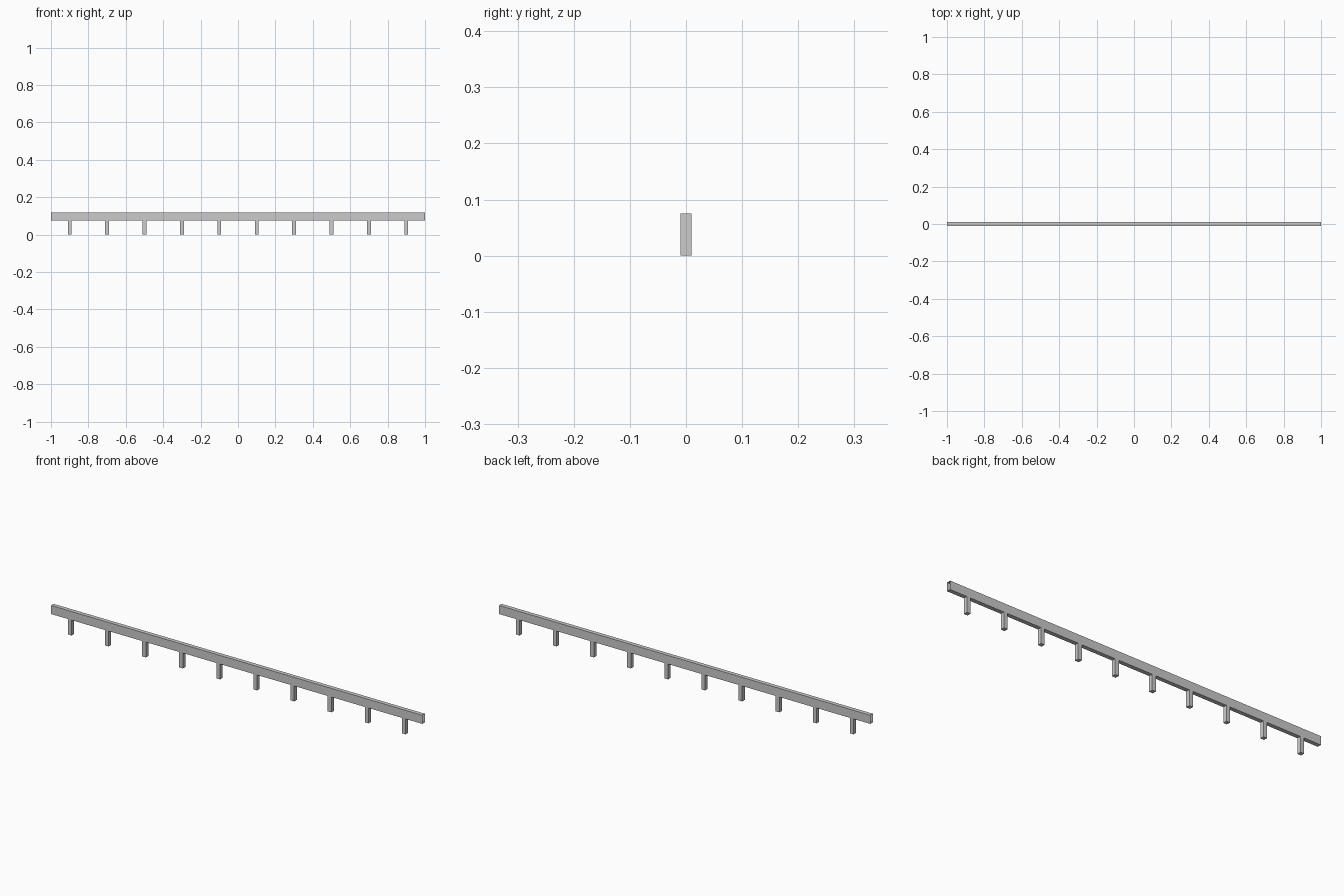
import bpy
import bmesh
from mathutils import Matrix

if "Cube" in bpy.data.objects:
    bpy.data.objects.remove(bpy.data.objects["Cube"])

POST_H = 0.075
TOP = 0.117


def box(name, center, size, open_ends=False):
    """Box mesh; open_ends leaves out the two faces across x."""
    bm = bmesh.new()
    bmesh.ops.create_cube(bm, size=1.0)
    if open_ends:
        ends = [f for f in bm.faces if abs(f.normal.x) > 0.9]
        bmesh.ops.delete(bm, geom=ends, context='FACES_ONLY')
    bm.transform(Matrix.Diagonal((*size, 1.0)))
    mesh = bpy.data.meshes.new(name)
    bm.to_mesh(mesh)
    bm.free()
    obj = bpy.data.objects.new(name, mesh)
    obj.location = center
    bpy.context.collection.objects.link(obj)
    return obj


# Long hollow rail, open at both ends
box("rail", (0, 0, (POST_H + TOP) / 2), (2.0, 0.02, TOP - POST_H), open_ends=True)

# Row of ten square posts under the rail
for i in range(10):
    box(f"post_{i + 1}", (-0.9 + 0.2 * i, 0, POST_H / 2), (0.02, 0.02, POST_H))
